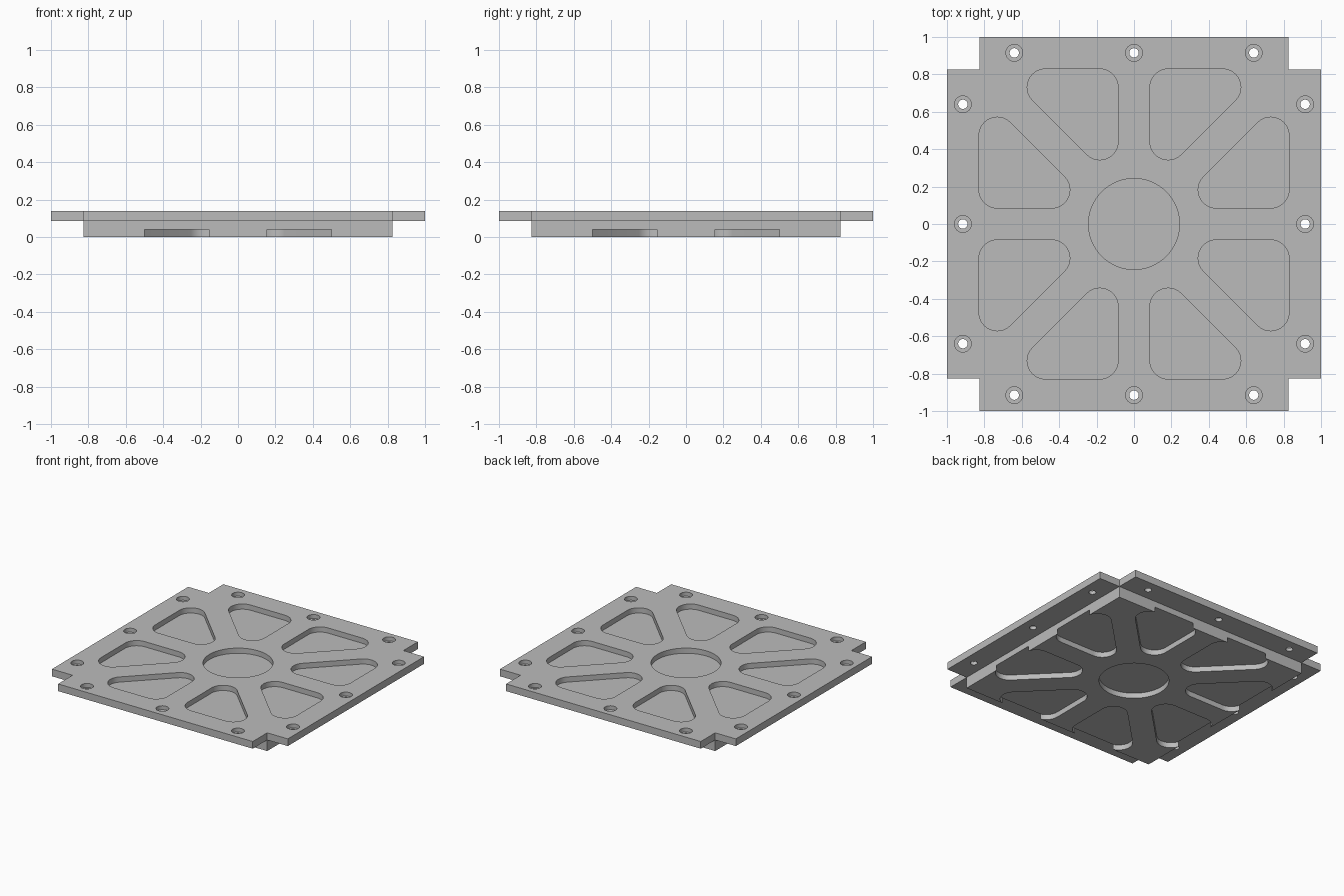
import bpy, bmesh
from math import pi, sin, cos, radians
from mathutils import Matrix, Vector

cube = bpy.data.objects.get("Cube")
if cube:
    bpy.data.objects.remove(cube, do_unlink=True)

HALF, BODY = 1.0, 0.825        # half widths of the flange and the lower body
TOP, FLANGE = 0.14, 0.085      # top surface and underside of the flange
DEPTH = 0.04                   # depth of the recesses on both sides


def arc(cx, cy, r, start, end, n):
    steps = [radians(start + (end - start) * i / n) for i in range(n + 1)]
    return [Vector((cx + r * cos(a), cy + r * sin(a))) for a in steps]


def circle(cx, cy, r, n):
    return arc(cx, cy, r, 0, 360, n)[:-1]


def prism(bm, outline, z0, z1):
    low = [bm.verts.new((p.x, p.y, z0)) for p in outline]
    high = [bm.verts.new((p.x, p.y, z1)) for p in outline]
    bm.faces.new(low[::-1])
    bm.faces.new(high)
    n = len(outline)
    for i in range(n):
        j = (i + 1) % n
        bm.faces.new((low[i], low[j], high[j], high[i]))


def make_object(name, bm):
    bmesh.ops.recalc_face_normals(bm, faces=bm.faces)
    mesh = bpy.data.meshes.new(name)
    bm.to_mesh(mesh)
    bm.free()
    obj = bpy.data.objects.new(name, mesh)
    bpy.context.collection.objects.link(obj)
    return obj


def combine(target, tool, operation):
    tool.hide_render = True
    mod = target.modifiers.new(tool.name, 'BOOLEAN')
    mod.operation = operation
    mod.solver = 'EXACT'
    mod.object = tool
    bpy.context.view_layer.objects.active = target
    bpy.ops.object.modifier_apply(modifier=mod.name)
    bpy.data.objects.remove(tool, do_unlink=True)


quarters = [Matrix.Rotation(k * pi / 2, 2) for k in range(4)]

# Cross-shaped flange with notched corners
bm = bmesh.new()
corner = [Vector((HALF, BODY)), Vector((BODY, BODY)), Vector((BODY, HALF))]
prism(bm, [q @ p for q in quarters for p in corner], FLANGE, TOP)
plate = make_object("cover_plate", bm)

# Square lower body
bm = bmesh.new()
prism(bm, [q @ Vector((BODY, BODY)) for q in quarters], 0, TOP - 0.02)
combine(plate, make_object("lower_body", bm), 'UNION')

# Rounded triangular pocket and its mirror image
R = 0.098
pocket = (arc(0.183, 0.731, R, 90, 180, 12)
          + arc(0.183, 0.441, R, 180, 315, 18)
          + arc(0.473, 0.731, R, -45, 90, 18))
mirrored = [Vector((-p.x, p.y)) for p in reversed(pocket)]

# Recesses on both sides, bolt counterbores and through holes
recesses, holes = bmesh.new(), bmesh.new()
for z0, z1 in ((-0.1, DEPTH), (TOP - DEPTH, TOP + 0.1)):
    prism(recesses, circle(0, 0, 0.243, 96), z0, z1)
    for q in quarters:
        for shape in (pocket, mirrored):
            prism(recesses, [q @ p for p in shape], z0, z1)
for q in quarters:
    for x in (-0.64, 0, 0.64):
        c = q @ Vector((x, 0.915))
        prism(recesses, circle(c.x, c.y, 0.045, 32), TOP - 0.03, TOP + 0.1)
        prism(holes, circle(c.x, c.y, 0.025, 32), -0.1, TOP + 0.1)
combine(plate, make_object("recess_cutter", recesses), 'DIFFERENCE')
combine(plate, make_object("hole_cutter", holes), 'DIFFERENCE')

# Plain grey metal
color = (0.5, 0.5, 0.5, 1)
metal = bpy.data.materials.new("grey_metal")
metal.use_nodes = True
metal.diffuse_color = color
metal.node_tree.nodes["Principled BSDF"].inputs["Base Color"].default_value = color
plate.data.materials.clear()
plate.data.materials.append(metal)

bpy.ops.object.select_all(action='DESELECT')
plate.select_set(True)
bpy.context.view_layer.objects.active = plate
bpy.ops.object.shade_smooth_by_angle(angle=radians(30))
